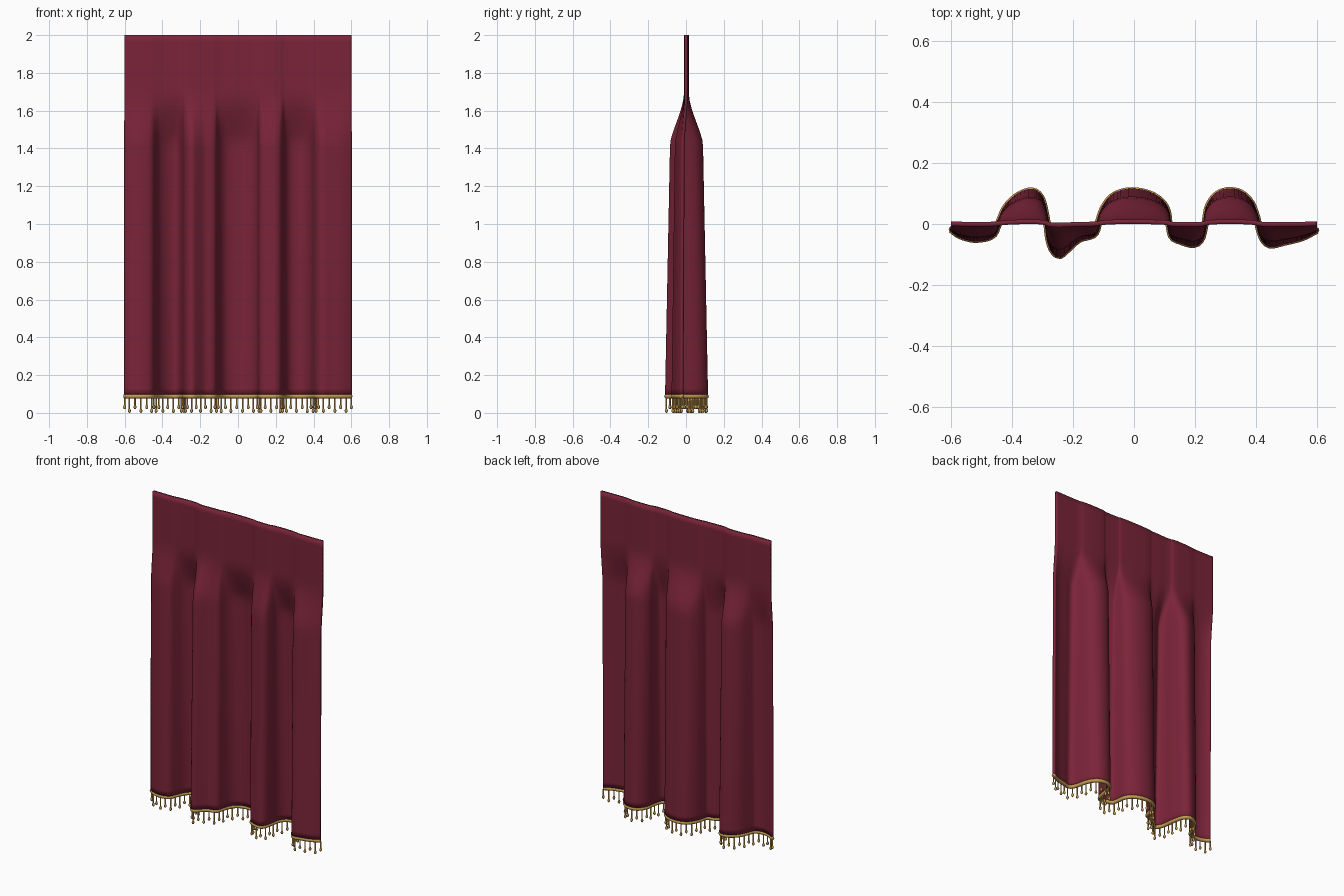
import bpy, bmesh, math
from mathutils import Vector

if "Cube" in bpy.data.objects:
    bpy.data.objects.remove(bpy.data.objects["Cube"])


def material(name, rgb):
    m = bpy.data.materials.new(name)
    m.diffuse_color = (*rgb, 1)
    m.use_nodes = True
    m.node_tree.nodes["Principled BSDF"].inputs["Base Color"].default_value = m.diffuse_color
    return m


BURGUNDY = material("burgundy velvet", (0.195, 0.0175, 0.04))
GOLD = material("gold braid", (0.56, 0.33, 0.085))

# Hem line seen from above (x, y)
HEM = [(-.6, -.017), (-.57, -.038), (-.52, -.05), (-.465, -.038), (-.445, .0),
       (-.42, .055), (-.38, .093), (-.335, .108), (-.305, .085), (-.288, .02),
       (-.28, -.045), (-.267, -.085), (-.245, -.104), (-.22, -.085), (-.18, -.05),
       (-.13, -.033), (-.115, .01), (-.10, .052), (-.07, .09), (-.02, .108),
       (.04, .102), (.085, .078), (.108, .045), (.115, .0), (.125, -.042),
       (.155, -.057), (.195, -.067), (.22, -.05), (.233, .0), (.242, .052),
       (.265, .09), (.3, .108), (.345, .104), (.38, .075), (.4, .03),
       (.412, -.02), (.427, -.055), (.45, -.069), (.49, -.06), (.55, -.045), (.6, -.02)]


def spline(pts, steps=8):
    p = [Vector(q) for q in pts]
    p = [2 * p[0] - p[1]] + p + [2 * p[-1] - p[-2]]
    out = []
    for i in range(1, len(p) - 2):
        a, b, c, d = p[i - 1:i + 3]
        for s in range(steps):
            t = s / steps
            out.append(0.5 * (2 * b + (c - a) * t + (2 * a - 5 * b + 4 * c - d) * t * t
                              + (3 * b - a - 3 * c + d) * t ** 3))
    return out + [p[-2]]


def resample(line, n):
    lens = [0]
    for a, b in zip(line, line[1:]):
        lens.append(lens[-1] + (b - a).length)
    out, k = [], 0
    for i in range(n):
        s = lens[-1] * i / (n - 1)
        while k < len(line) - 2 and lens[k + 1] < s:
            k += 1
        out.append(line[k].lerp(line[k + 1], (s - lens[k]) / (lens[k + 1] - lens[k])))
    return out


def fold_depth(z):
    # flat heading, quick swell into folds, then a slow spread to the hem
    top, mid = 1.70, 1.43
    if z >= top:
        return 0.05
    if z >= mid:
        t = (top - z) / (top - mid)
        return 0.05 + 0.70 * (t * t * (3 - 2 * t) * 0.6 + t * 0.4 * t)  / 1.0
    return 0.75 + 0.25 * (mid - z) / (mid - 0.1)


def finish(bm, name, mat):
    me = bpy.data.meshes.new(name)
    bm.to_mesh(me)
    bm.free()
    me.materials.append(mat)
    for f in me.polygons:
        f.use_smooth = True
    ob = bpy.data.objects.new(name, me)
    bpy.context.scene.collection.objects.link(ob)
    return ob


curve = spline(HEM)

# Curtain cloth
COLS, ROWS = 161, 56
line = resample(curve, COLS)
bm = bmesh.new()
grid = []
for r in range(ROWS):
    z = 0.095 + (2.0 - 0.095) * r / (ROWS - 1)
    k = fold_depth(z)
    grid.append([bm.verts.new((p.x, p.y * k + 0.002 * (1 - k), z)) for p in line])
for a, b in zip(grid, grid[1:]):
    for i in range(COLS - 1):
        bm.faces.new((a[i], a[i + 1], b[i + 1], b[i]))
cloth = finish(bm, "curtain_cloth", BURGUNDY)
solid = cloth.modifiers.new("thickness", 'SOLIDIFY')
solid.thickness = 0.015
solid.offset = 0

# Gold cord along the hem
RAD, SIDES = 0.012, 10
bm = bmesh.new()
rings = []
for i, p in enumerate(line):
    t = (line[min(i + 1, COLS - 1)] - line[max(i - 1, 0)]).normalized()
    n = Vector((-t.y, t.x))
    ring = []
    for s in range(SIDES):
        a = math.tau * s / SIDES
        q = p + n * RAD * math.cos(a)
        ring.append(bm.verts.new((q.x, q.y, 0.088 + RAD * math.sin(a))))
    rings.append(ring)
for a, b in zip(rings, rings[1:]):
    for s in range(SIDES):
        bm.faces.new((a[s], a[(s + 1) % SIDES], b[(s + 1) % SIDES], b[s]))
bm.faces.new(rings[0])
bm.faces.new(rings[-1])
bmesh.ops.recalc_face_normals(bm, faces=bm.faces)
finish(bm, "hem_cord", GOLD)

# Fringe of tassels, alternately long and short
bm = bmesh.new()
for i, p in enumerate(resample(curve, 61)):
    low = 0.0 if i % 2 else 0.02
    profile = [(0.004, 0.082), (0.004, low + 0.022), (0.007, low + 0.016),
               (0.008, low + 0.009), (0.005, low + 0.002), (0.002, low)]
    rings = [[bm.verts.new((p.x + r * math.cos(math.tau * s / 8),
                            p.y + r * math.sin(math.tau * s / 8), z)) for s in range(8)]
             for r, z in profile]
    for a, b in zip(rings, rings[1:]):
        for s in range(8):
            bm.faces.new((a[s], b[s], b[(s + 1) % 8], a[(s + 1) % 8]))
    bm.faces.new(rings[0])
    bm.faces.new(rings[-1])
bmesh.ops.recalc_face_normals(bm, faces=bm.faces)
finish(bm, "tassel_fringe", GOLD)
